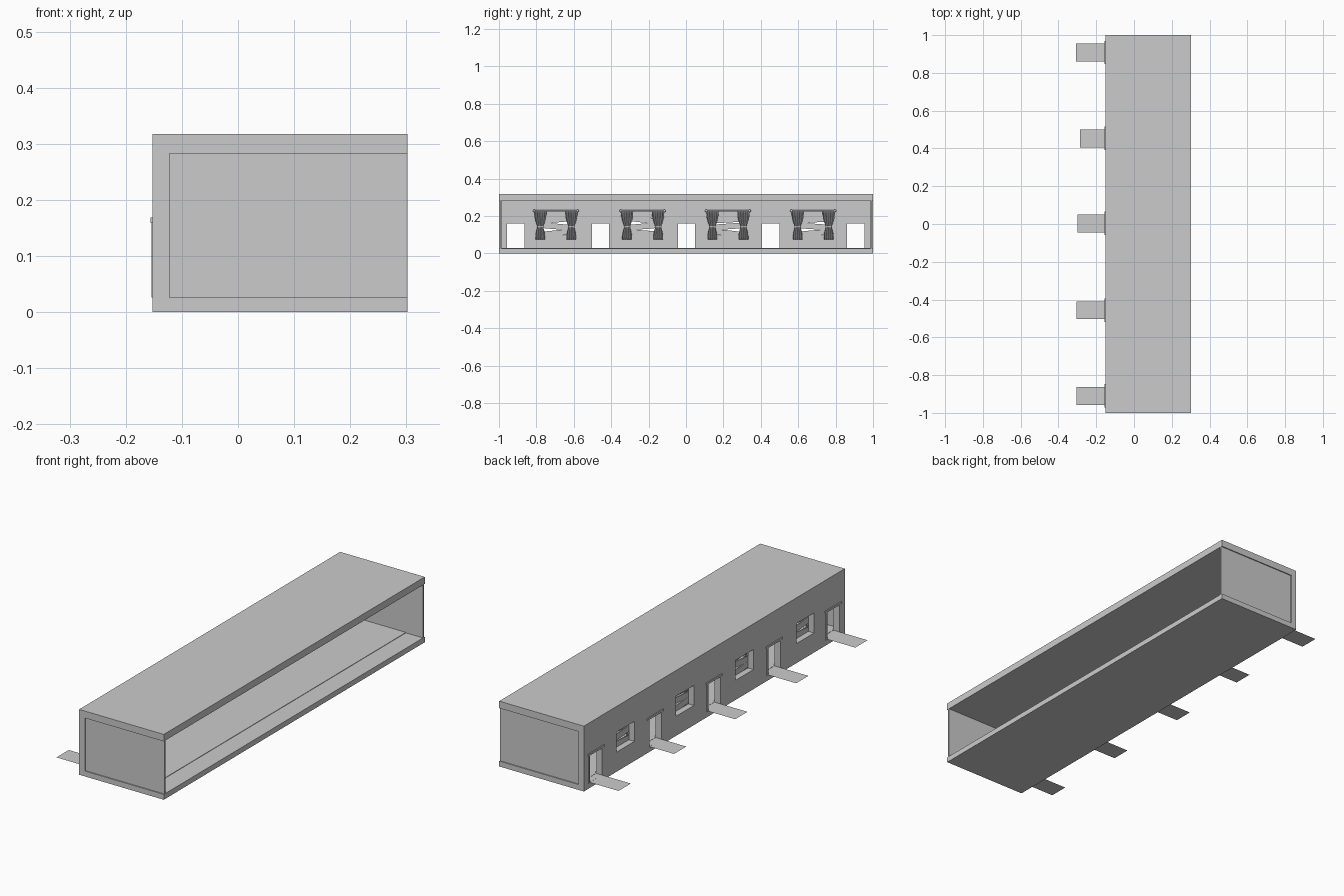
import bpy, bmesh, math
from mathutils import Matrix

if "Cube" in bpy.data.objects:
    bpy.data.objects.remove(bpy.data.objects["Cube"])

DOORS = [-0.91, -0.457, 0.003, 0.453, 0.908]
WINDOWS = [-0.696, -0.232, 0.224, 0.68]
PATH_END = [-0.304, -0.304, -0.299, -0.286, -0.307]
BACK, INNER, FRONT = -0.152, -0.122, 0.302
FLOOR, CEILING, TOP = 0.026, 0.283, 0.317


def finish(name, bm, smooth=False):
    bmesh.ops.recalc_face_normals(bm, faces=bm.faces)
    me = bpy.data.meshes.new(name)
    bm.to_mesh(me)
    bm.free()
    ob = bpy.data.objects.new(name, me)
    bpy.context.collection.objects.link(ob)
    if smooth:
        for p in me.polygons:
            p.use_smooth = True
    return ob


def add_box(bm, x0, x1, y0, y1, z0, z1, tilt=0.0):
    m = Matrix.Translation(((x0 + x1) / 2, (y0 + y1) / 2, (z0 + z1) / 2))
    m = m @ Matrix.Rotation(tilt, 4, 'X')
    m = m @ Matrix.Diagonal((x1 - x0, y1 - y0, z1 - z0, 1))
    bmesh.ops.create_cube(bm, size=1, matrix=m)


# Floor, back wall and roof as one extruded C profile
profile = [(BACK, 0), (FRONT, 0), (FRONT, FLOOR), (INNER, FLOOR),
           (INNER, CEILING), (FRONT, CEILING), (FRONT, TOP), (BACK, TOP)]
bm = bmesh.new()
face = bm.faces.new([bm.verts.new((x, -1, z)) for x, z in profile])
ext = bmesh.ops.extrude_face_region(bm, geom=[face])
bmesh.ops.translate(bm, vec=(0, 2, 0),
                    verts=[v for v in ext['geom'] if isinstance(v, bmesh.types.BMVert)])
shell = finish("building_shell", bm)

# Door and window openings
bm = bmesh.new()
for y in DOORS:
    add_box(bm, -0.2, -0.1, y - 0.046, y + 0.046, FLOOR + 0.0012, 0.16)
for y in WINDOWS:
    add_box(bm, -0.2, -0.1, y - 0.068, y + 0.068, 0.095, 0.192)
cutter = finish("opening_cutter", bm)
cutter.hide_render = True
cutter.display_type = 'WIRE'
cut = shell.modifiers.new("openings", 'BOOLEAN')
cut.object = cutter
cut.operation = 'DIFFERENCE'
cut.solver = 'EXACT'

# Recessed end walls
for side, name in ((-1, "front_end_wall"), (1, "rear_end_wall")):
    bm = bmesh.new()
    ya, yb = sorted((side * 0.987, side * 0.995))
    add_box(bm, INNER, FRONT, ya, yb, FLOOR, CEILING)
    finish(name, bm)

# Raised floor covering
bm = bmesh.new()
add_box(bm, INNER, 0.21, -0.987, 0.987, FLOOR, FLOOR + 0.0022)
finish("floor_covering", bm)

# Skirting between the doors
bm = bmesh.new()
stops = [-0.987] + [y + s for y in DOORS for s in (-0.046, 0.046)] + [0.987]
for a, b in zip(stops[::2], stops[1::2]):
    add_box(bm, INNER, INNER + 0.003, a, b, FLOOR, 0.036)
finish("skirting", bm)

# Outer door trim and entrance paths
for i, (y, end) in enumerate(zip(DOORS, PATH_END)):
    bm = bmesh.new()
    for s in (-1, 1):
        a, b = sorted((y + s * 0.046, y + s * 0.057))
        add_box(bm, BACK - 0.002, BACK + 0.001, a, b, FLOOR, 0.159)
    add_box(bm, BACK - 0.0035, BACK + 0.001, y - 0.062, y + 0.062, 0.159, 0.169)
    finish(f"door_trim_{i + 1}", bm)

    bm = bmesh.new()
    bm.faces.new([bm.verts.new(p + (FLOOR + 0.001,)) for p in (
        (end, y - 0.047), (BACK, y - 0.047), (BACK, y + 0.047), (end, y + 0.047))])
    finish(f"entrance_path_{i + 1}", bm)


def curtain_width(z):
    # half width: wide top, pinched at the tie, flared hem
    if z > 0.142:
        t = (z - 0.142) / (0.225 - 0.142)
        return 0.015 + 0.017 * math.sin(min(1, t * 1.2) * math.pi / 2)
    t = (0.142 - z) / (0.142 - 0.073)
    return 0.015 + 0.011 * math.sin(min(1, t * 1.3) * math.pi / 2)


def make_curtain(name, yc):
    cols, rows = 40, 16
    bm = bmesh.new()
    grid = []
    for r in range(rows + 1):
        z = 0.225 - (0.225 - 0.073) * r / rows
        w = curtain_width(z)
        grid.append([bm.verts.new((
            -0.107 + 0.0055 * math.cos(c / cols * math.pi * 10),
            yc + w * (2 * c / cols - 1), z)) for c in range(cols + 1)])
    for r in range(rows):
        for c in range(cols):
            bm.faces.new((grid[r][c], grid[r][c + 1], grid[r + 1][c + 1], grid[r + 1][c]))
    ob = finish(name, bm, smooth=True)
    thick = ob.modifiers.new("cloth", 'SOLIDIFY')
    thick.thickness = 0.0012


# Boarded windows with curtains
TILTS = [(6, -5, 5), (-4, 5, -6), (-6, 4, 3), (5, -4, 4)]
for i, y in enumerate(WINDOWS):
    n = i + 1
    bm = bmesh.new()
    for k, deg in enumerate(TILTS[i]):
        z = 0.108 + k * 0.036
        x = INNER + 0.0005 * k
        add_box(bm, x, x + 0.004, y - 0.1, y + 0.1, z - 0.015, z + 0.015,
                math.radians(deg))
    finish(f"window_boards_{n}", bm)

    # Rod, end knobs and wall brackets
    bm = bmesh.new()
    turn = Matrix.Translation((-0.107, y, 0.227)) @ Matrix.Rotation(math.pi / 2, 4, 'X')
    bmesh.ops.create_cone(bm, cap_ends=True, segments=12, radius1=0.004, radius2=0.004,
                          depth=0.23, matrix=turn)
    for s in (-1, 1):
        bmesh.ops.create_uvsphere(bm, u_segments=12, v_segments=8, radius=0.0075,
                                  matrix=Matrix.Translation((-0.107, y + s * 0.116, 0.227)))
        add_box(bm, INNER, -0.107, y + s * 0.105 - 0.002, y + s * 0.105 + 0.002, 0.224, 0.23)
    finish(f"curtain_rod_{n}", bm)

    for s, side in ((-1, "left"), (1, "right")):
        make_curtain(f"curtain_{side}_{n}", y + s * 0.083)
        bm = bmesh.new()
        add_box(bm, -0.115, -0.099, y + s * 0.083 - 0.017, y + s * 0.083 + 0.017, 0.139, 0.145)
        finish(f"curtain_tie_{side}_{n}", bm)
